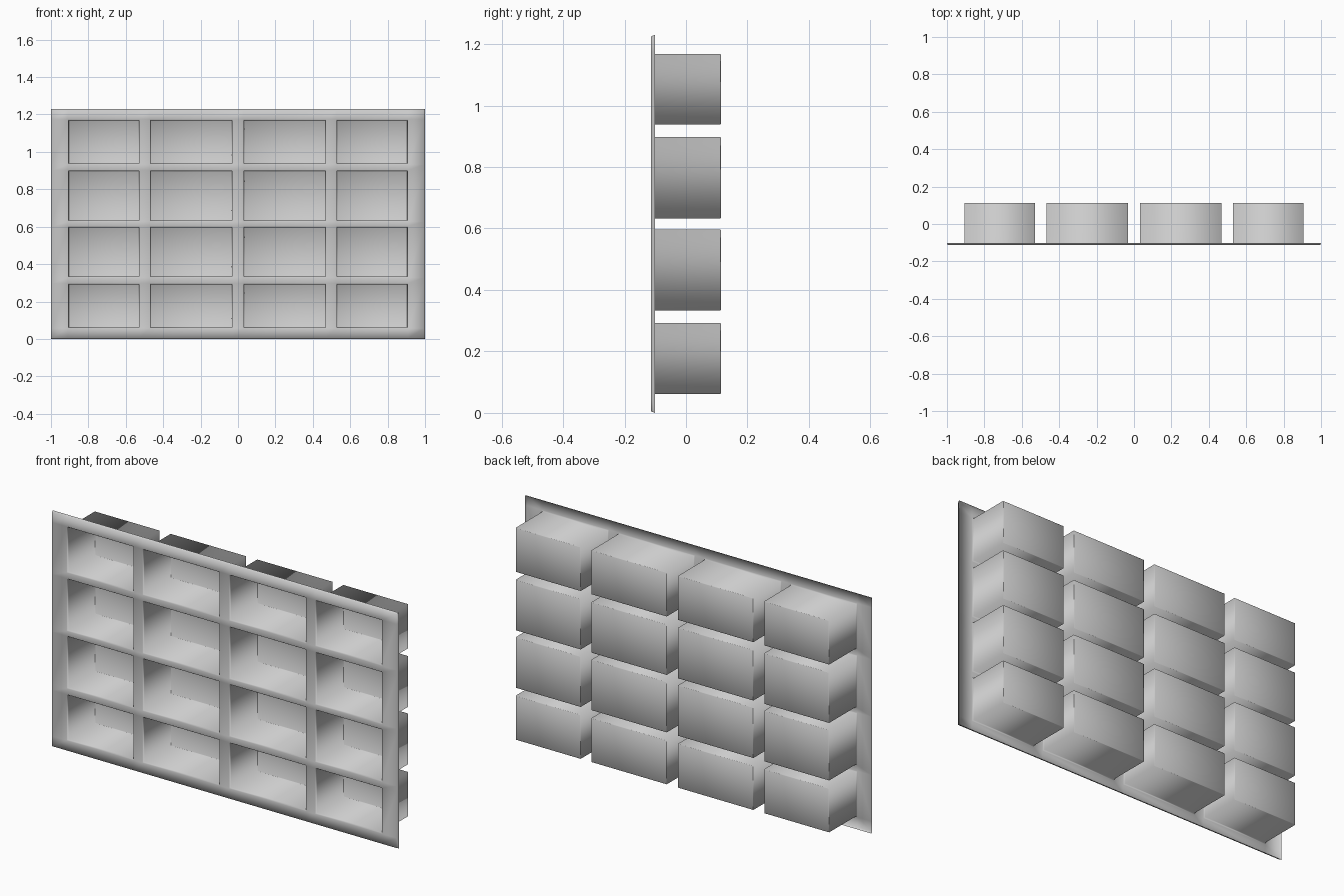
import bpy, bmesh
from math import radians

if "Cube" in bpy.data.objects:
    bpy.data.objects.remove(bpy.data.objects["Cube"])

FRONT, BACK, RIM = -0.1135, 0.1135, -0.101
W, H, IN = 1.0, 1.23, 0.005
LIP = 0.005

# grid lines of the front sheet: border, then opening edges in pairs
xs = [-W + IN, -0.91, -0.525, -0.472, -0.028, 0.028, 0.472, 0.525, 0.91, W - IN]
zs = [IN, 0.057, 0.297, 0.328, 0.602, 0.628, 0.902, 0.933, 1.173, H - IN]

bm = bmesh.new()
grid = [[bm.verts.new((x, FRONT, z)) for z in zs] for x in xs]


def ring(x0, x1, z0, z1, y):
    return [bm.verts.new((x, y, z)) for x, z in ((x0, z0), (x1, z0), (x1, z1), (x0, z1))]


def bridge(a, b):
    n = len(a)
    for k in range(n):
        bm.faces.new((a[k], a[(k + 1) % n], b[(k + 1) % n], b[k]))


n = len(xs)
for i in range(n - 1):
    for j in range(n - 1):
        cell = [grid[i][j], grid[i + 1][j], grid[i + 1][j + 1], grid[i][j + 1]]
        if i % 2 and j % 2:
            # pocket: softened lip, straight walls, softened closed back
            prev = cell
            for d, y in ((LIP, FRONT + 0.008), (LIP, BACK - 0.002), (LIP + 0.002, BACK)):
                cur = ring(xs[i] + d, xs[i + 1] - d, zs[j] + d, zs[j + 1] - d, y)
                bridge(prev, cur)
                prev = cur
            bm.faces.new(prev)
        else:
            bm.faces.new(cell)

# turned-back outer rim around the sheet
border = ([grid[i][0] for i in range(n - 1)] + [grid[n - 1][j] for j in range(n - 1)]
          + [grid[i][n - 1] for i in range(n - 1, 0, -1)] + [grid[0][j] for j in range(n - 1, 0, -1)])
outer = [bm.verts.new((v.co.x * W / (W - IN), RIM,
                       H / 2 + (v.co.z - H / 2) * (H / 2) / (H / 2 - IN))) for v in border]
bridge(outer, border)

bmesh.ops.recalc_face_normals(bm, faces=bm.faces)
# the sheet is open at the back, so make sure its front faces forward
bm.faces.ensure_lookup_table()
if bm.faces[0].normal.y > 0:
    bmesh.ops.reverse_faces(bm, faces=bm.faces)

mesh = bpy.data.meshes.new("compartment_tray")
bm.to_mesh(mesh)
bm.free()
tray = bpy.data.objects.new("compartment_tray", mesh)
bpy.context.collection.objects.link(tray)
bpy.context.view_layer.objects.active = tray
tray.select_set(True)
bpy.ops.object.shade_smooth_by_angle(angle=radians(75))
